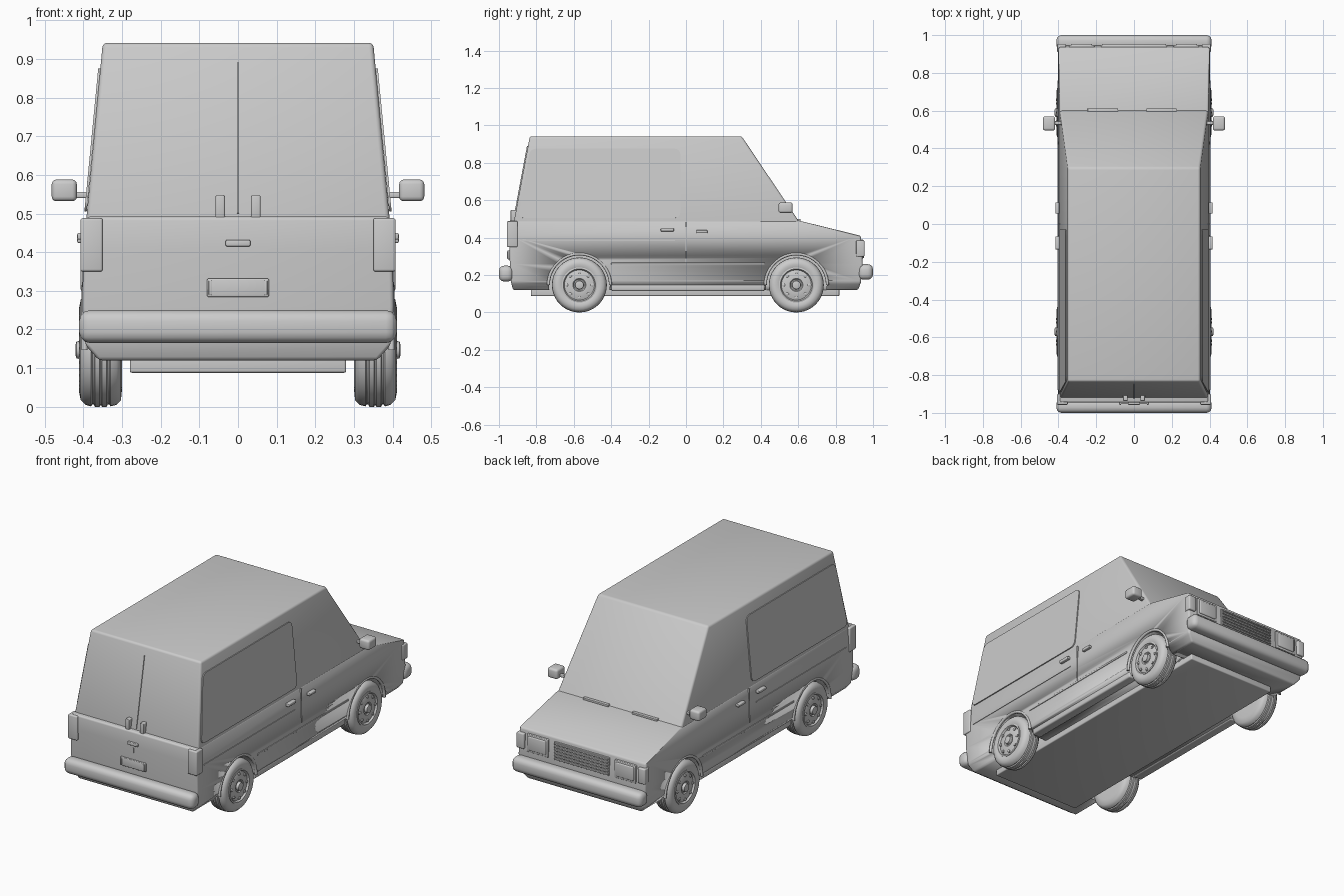
import bpy, bmesh, math
from mathutils import Vector

if "Cube" in bpy.data.objects:
    bpy.data.objects.remove(bpy.data.objects["Cube"])

grey = bpy.data.materials.new("plain_grey")
grey.use_nodes = True
grey.diffuse_color = (0.6, 0.6, 0.6, 1)
grey.node_tree.nodes["Principled BSDF"].inputs["Base Color"].default_value = (0.6, 0.6, 0.6, 1)


def finish(name, bm, bevel=0.0, segments=3, angle=30):
    """Turn a bmesh into a smooth-shaded object, with rounded edges applied."""
    bmesh.ops.recalc_face_normals(bm, faces=bm.faces[:])
    mesh = bpy.data.meshes.new(name)
    bm.to_mesh(mesh)
    bm.free()
    mesh.materials.append(grey)
    ob = bpy.data.objects.new(name, mesh)
    bpy.context.collection.objects.link(ob)
    bpy.ops.object.select_all(action="DESELECT")
    ob.select_set(True)
    bpy.context.view_layer.objects.active = ob
    if bevel:
        mod = ob.modifiers.new("rounding", "BEVEL")
        mod.width, mod.segments = bevel, segments
        mod.limit_method, mod.angle_limit = "ANGLE", math.radians(15)
        bpy.ops.object.modifier_apply(modifier=mod.name)
    bpy.ops.object.shade_smooth_by_angle(angle=math.radians(angle))
    return ob


def box(name, x, y, z, bevel=0.004):
    """Box from (low, high) ranges on each axis."""
    bm = bmesh.new()
    bmesh.ops.create_cube(bm, size=1)
    for v in bm.verts:
        v.co = [(r[0] + r[1]) / 2 + c * (r[1] - r[0]) for c, r in zip(v.co, (x, y, z))]
    return finish(name, bm, bevel)


def pair(name, x, y, z, bevel=0.004):
    for side, s in (("left", 1), ("right", -1)):
        box(f"{side}_{name}", sorted((s * x[0], s * x[1])), y, z, bevel)


def loft(name, levels, bevel):
    """Stack of rectangles: z, half width, back y, front y."""
    bm = bmesh.new()
    rings = [[bm.verts.new((x, y, z)) for x, y in ((-w, b), (w, b), (w, f), (-w, f))]
             for z, w, b, f in levels]
    bm.faces.new(rings[0])
    bm.faces.new(rings[-1])
    for low, high in zip(rings, rings[1:]):
        for i in range(4):
            j = (i + 1) % 4
            bm.faces.new((low[i], low[j], high[j], high[i]))
    return finish(name, bm, bevel)


def plate(name, points, out, thick=0.006, corner=0.0):
    """Thin panel lying on a surface, pushed out along a direction."""
    bm = bmesh.new()
    face = bm.faces.new([bm.verts.new(p) for p in points])
    if corner:
        bmesh.ops.bevel(bm, geom=bm.verts[:], offset=corner, segments=4,
                        profile=0.5, affect="VERTICES")
    push = Vector(out).normalized() * thick
    ext = bmesh.ops.extrude_face_region(bm, geom=bm.faces[:])
    for v in ext["geom"]:
        if isinstance(v, bmesh.types.BMVert):
            v.co += push
    return finish(name, bm)


def lathe(name, profile, centre, s=1, steps=40):
    """Spin (radius, x) points round the x axis; s mirrors the side."""
    bm = bmesh.new()
    rings = []
    for r, x in profile:
        rings.append([bm.verts.new((s * x, centre[0] + r * math.cos(a), centre[1] + r * math.sin(a)))
                      for a in (math.tau * i / steps for i in range(steps))])
    for a, b in zip(rings, rings[1:]):
        for i in range(steps):
            j = (i + 1) % steps
            bm.faces.new((a[i], a[j], b[j], b[i]))
    bm.faces.new(rings[0])
    bm.faces.new(rings[-1])
    return finish(name, bm, angle=40)


def cabin_x(z):
    return 0.393 - 0.044 * (z - 0.49) / 0.455


def cabin_back(z):
    return -0.92 + 0.085 * (z - 0.49) / 0.455


# Body shell with bonnet, then the raised cabin
body = loft("lower_body", [(0.12, 0.36, -0.925, 0.92), (0.16, 0.395, -0.935, 0.935),
                           (0.26, 0.403, -0.942, 0.945), (0.41, 0.40, -0.945, 0.935),
                           (0.492, 0.393, -0.945, 0.60)], 0.01)
loft("cabin", [(0.47, 0.394, -0.923, 0.615), (0.942, 0.35, -0.835, 0.298)], 0.012)
box("underfloor", (-0.28, 0.28), (-0.83, 0.82), (0.088, 0.14), 0.006)
pair("sill", (0.33, 0.385), (-0.4, 0.42), (0.115, 0.15), 0.008)

# Wheels, wheel wells and arch lips
TYRE = [(0.06, 0.30), (0.10, 0.30), (0.13, 0.303), (0.142, 0.315), (0.146, 0.33), (0.141, 0.333),
        (0.141, 0.337), (0.147, 0.34), (0.147, 0.352), (0.142, 0.355), (0.147, 0.358),
        (0.147, 0.37), (0.141, 0.373), (0.141, 0.377), (0.146, 0.38), (0.142, 0.395),
        (0.13, 0.407), (0.11, 0.411), (0.094, 0.406), (0.09, 0.395)]
RIM = [(0.092, 0.38), (0.094, 0.409), (0.086, 0.411), (0.08, 0.401), (0.055, 0.409),
       (0.035, 0.409), (0.03, 0.403), (0.024, 0.403), (0.022, 0.418), (0.015, 0.42)]
HUB_Z = 0.147
for axle, y in (("front", 0.59), ("rear", -0.57)):
    for side, s in (("left", 1), ("right", -1)):
        tag = f"{axle}_{side}"
        well = lathe("well_cutter", [(0.163, 0.28), (0.163, 0.5)], (y, HUB_Z), s)
        well.hide_render = True
        cut = body.modifiers.new("well", "BOOLEAN")
        cut.operation, cut.object, cut.solver = "DIFFERENCE", well, "EXACT"
        bpy.context.view_layer.objects.active = body
        bpy.ops.object.modifier_apply(modifier=cut.name)
        bpy.data.objects.remove(well)
        lathe(tag + "_tyre", TYRE, (y, HUB_Z), s)
        lathe(tag + "_rim", RIM, (y, HUB_Z), s)
        for k in range(8):
            a = math.tau * k / 8
            lathe(f"{tag}_rim_stud_{k}", [(0.008, 0.398), (0.008, 0.41), (0.005, 0.412)],
                  (y + 0.068 * math.cos(a), HUB_Z + 0.068 * math.sin(a)), s, 10)
        arc = bpy.data.curves.new(tag + "_arch_lip", "CURVE")
        arc.dimensions, arc.bevel_depth, arc.use_fill_caps = "3D", 0.008, True
        line = arc.splines.new("POLY")
        line.points.add(24)
        for k, p in enumerate(line.points):
            a = math.pi * k / 24
            p.co = (s * 0.397, y + 0.166 * math.cos(a), HUB_Z + 0.166 * math.sin(a), 1)
        arc.materials.append(grey)
        bpy.context.collection.objects.link(bpy.data.objects.new(tag + "_arch_lip", arc))

# Bumpers
box("rear_bumper", (-0.411, 0.411), (-1.0, -0.925), (0.165, 0.25), 0.028)
box("front_bumper", (-0.411, 0.411), (0.92, 1.0), (0.175, 0.258), 0.028)

# Side windows, seams and trim
for side, s in (("left", 1), ("right", -1)):
    low, high = 0.505, 0.875
    plate(side + "_side_window",
          [(s * cabin_x(z), y, z) for y, z in ((cabin_back(low) + 0.02, low), (-0.03, low),
                                               (-0.03, high), (cabin_back(high) + 0.015, high))],
          (s, 0, 0.1), 0.006, 0.03)
pair("door_seam", (0.39, 0.404), (-0.002, 0.002), (0.26, 0.485), 0)
pair("side_crease", (0.39, 0.404), (-0.88, -0.06), (0.383, 0.388), 0)
pair("side_moulding", (0.39, 0.406), (-0.4, 0.42), (0.256, 0.266), 0.002)
pair("rear_door_handle", (0.39, 0.416), (-0.135, -0.065), (0.433, 0.45))
pair("front_door_handle", (0.39, 0.416), (0.055, 0.115), (0.424, 0.44))

# Mirrors
pair("mirror_arm", (0.37, 0.43), (0.525, 0.545), (0.54, 0.556))
pair("mirror", (0.417, 0.482), (0.495, 0.57), (0.532, 0.588), 0.012)

# Tail doors, latches, lights and plate
plate("tail_door_seam", [(x, cabin_back(z), z) for x, z in
                         ((-0.002, 0.5), (0.002, 0.5), (0.002, 0.89), (-0.002, 0.89))],
      (0, -1, 0.19), 0.005)
pair("tail_latch", (0.034, 0.058), (-0.937, -0.9), (0.485, 0.548))
pair("tail_light", (0.35, 0.408), (-0.957, -0.9), (0.35, 0.488), 0.006)
box("tail_handle", (-0.032, 0.032), (-0.957, -0.935), (0.415, 0.432))
box("tail_lock", (-0.002, 0.002), (-0.948, -0.935), (0.37, 0.40), 0)
box("number_plate", (-0.08, 0.08), (-0.954, -0.93), (0.284, 0.332))
pair("plate_lamp", (0.068, 0.076), (-0.958, -0.94), (0.289, 0.327), 0.002)

# Nose: headlights, indicators, slatted grille
pair("headlight_frame", (0.21, 0.345), (0.92, 0.948), (0.288, 0.39))
pair("headlight", (0.222, 0.333), (0.93, 0.954), (0.3, 0.38), 0.006)
pair("indicator", (0.36, 0.407), (0.91, 0.954), (0.298, 0.386), 0.006)
box("grille_back", (-0.175, 0.175), (0.92, 0.945), (0.285, 0.388), 0.003)
for k in range(6):
    z = 0.29 + 0.017 * k
    box(f"grille_slat_{k}", (-0.17, 0.17), (0.93, 0.953), (z, z + 0.009), 0.002)

# Wipers lying at the foot of the windscreen
for name, a, b in (("left_wiper", 0.065, 0.225), ("right_wiper", -0.245, -0.085)):
    box(name, (a, b), (0.59, 0.612), (0.488, 0.5), 0.002)
